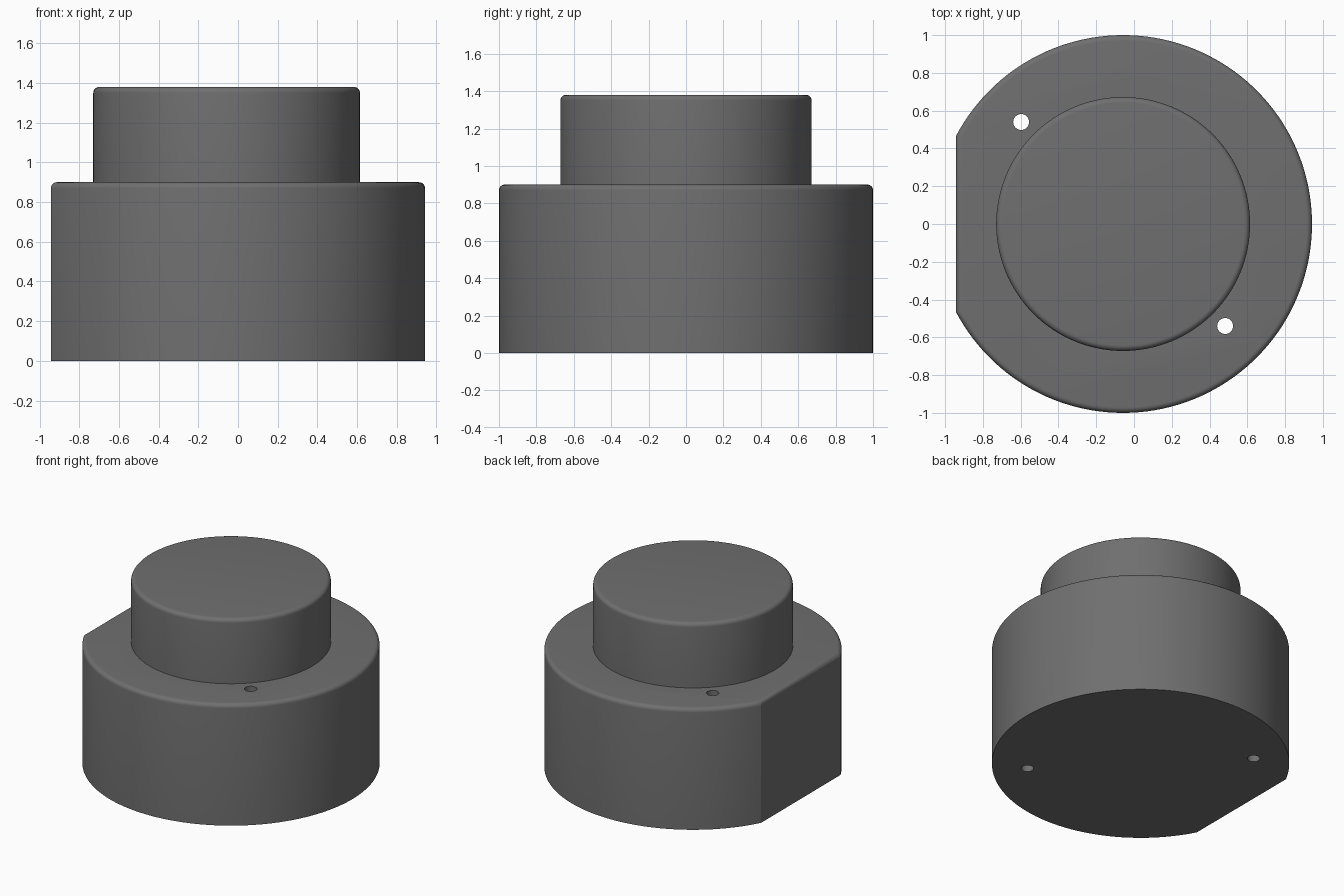
import bpy, bmesh, math

if "Cube" in bpy.data.objects:
    bpy.data.objects.remove(bpy.data.objects["Cube"])

CX = -0.0575    # axis of the round parts
FILLET = 0.03


def ring(radius, flat, n):
    """Circle points, or an arc closed by a flat on the -x side."""
    if flat is None:
        angles = [2 * math.pi * i / n for i in range(n)]
    else:
        a = math.acos(-flat / radius)
        angles = [-a + 2 * a * i / (n - 1) for i in range(n)]
    return [(CX + radius * math.cos(t), radius * math.sin(t)) for t in angles]


def rounded_drum(name, radius, z0, z1, flat=None, n=128, steps=6):
    """Solid drum whose top edge is filleted all the way round."""
    layers = [(0, z0)]
    for i in range(steps + 1):
        t = math.pi / 2 * i / steps
        layers.append((FILLET * (1 - math.cos(t)), z1 - FILLET * (1 - math.sin(t))))
    bm = bmesh.new()
    rings = [[bm.verts.new((x, y, z))
              for x, y in ring(radius - d, None if flat is None else flat - d, n)]
             for d, z in layers]
    for lo, hi in zip(rings, rings[1:]):
        for i in range(n):
            j = (i + 1) % n
            bm.faces.new((lo[i], lo[j], hi[j], hi[i]))
    bm.faces.new(rings[-1])
    bm.faces.new(rings[0][::-1])
    mesh = bpy.data.meshes.new(name)
    bm.to_mesh(mesh)
    bm.free()
    mesh.materials.append(dark)
    obj = bpy.data.objects.new(name, mesh)
    bpy.context.collection.objects.link(obj)
    return obj


def combine(target, tool, operation):
    """Apply a boolean and discard the tool."""
    bpy.ops.object.select_all(action='DESELECT')
    bpy.context.view_layer.objects.active = target
    target.select_set(True)
    mod = target.modifiers.new(tool.name, 'BOOLEAN')
    mod.operation, mod.solver, mod.object = operation, 'EXACT', tool
    bpy.ops.object.modifier_apply(modifier=mod.name)
    bpy.data.objects.remove(tool)


dark = bpy.data.materials.new("dark_grey")
dark.diffuse_color = (0.16, 0.16, 0.16, 1)
dark.use_nodes = True
dark.node_tree.nodes["Principled BSDF"].inputs["Base Color"].default_value = dark.diffuse_color

# Wide base with one flat side
housing = rounded_drum("stepped_housing", 1.0, 0, 0.9, flat=0.885)

# Round boss on top
combine(housing, rounded_drum("boss", 0.672, 0.5, 1.38), 'UNION')

# Two opposite through holes
for s in (-1, 1):
    bpy.ops.mesh.primitive_cylinder_add(vertices=32, radius=0.042, depth=2,
                                        location=(CX + s * 0.54, -s * 0.54, 0.5))
    cutter = bpy.context.object
    cutter.name = "hole_cutter"
    cutter.hide_render = True
    cutter.data.materials.append(dark)
    combine(housing, cutter, 'DIFFERENCE')

bpy.context.view_layer.objects.active = housing
housing.select_set(True)
bpy.ops.object.shade_smooth_by_angle(angle=math.radians(20))
